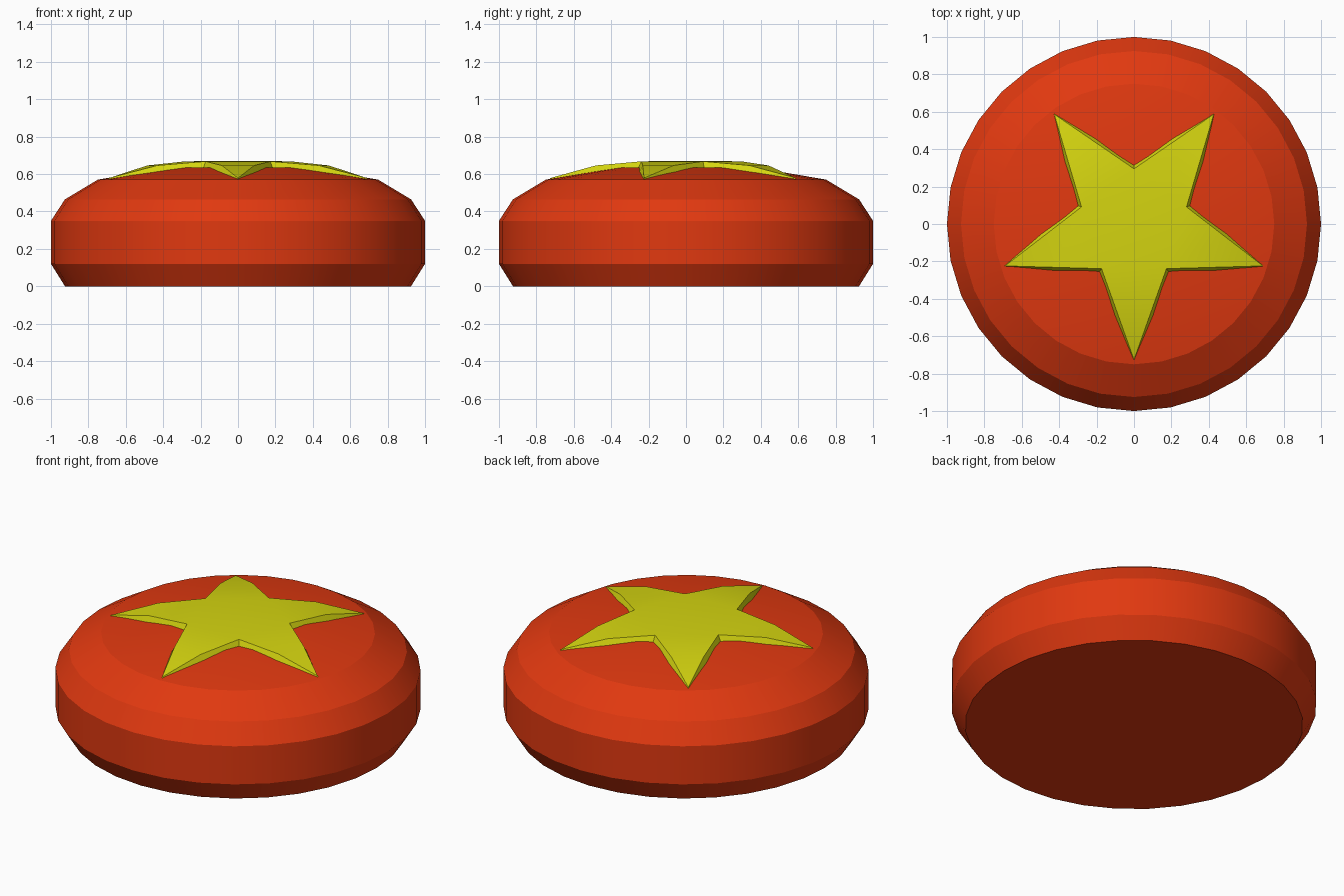
import bpy, bmesh, math
from mathutils import Vector

if "Cube" in bpy.data.objects:
    bpy.data.objects.remove(bpy.data.objects["Cube"])


def finish(name, bm, color, angle):
    bmesh.ops.recalc_face_normals(bm, faces=bm.faces[:])
    mesh = bpy.data.meshes.new(name)
    bm.to_mesh(mesh)
    bm.free()
    obj = bpy.data.objects.new(name, mesh)
    bpy.context.collection.objects.link(obj)
    mat = bpy.data.materials.new(name + "_paint")
    mat.diffuse_color = color
    mat.use_nodes = True
    mat.node_tree.nodes["Principled BSDF"].inputs["Base Color"].default_value = mat.diffuse_color
    mesh.materials.append(mat)
    bpy.ops.object.select_all(action='DESELECT')
    obj.select_set(True)
    bpy.context.view_layer.objects.active = obj
    bpy.ops.object.shade_smooth_by_angle(angle=math.radians(angle))
    return obj


def polar(r, a, z):
    return Vector((r * math.cos(a), r * math.sin(a), z))


# Round cushion body: lathed profile (radius, height), 32 sides
SIDES = 32
profile = [(0.925, 0), (1, 0.12), (1, 0.35), (0.925, 0.465),
           (0.75, 0.57), (0.37, 0.635)]
bm = bmesh.new()
rings = [[bm.verts.new(polar(r, math.tau * i / SIDES, z)) for i in range(SIDES)]
         for r, z in profile]
for low, high in zip(rings, rings[1:]):
    for i in range(SIDES):
        j = (i + 1) % SIDES
        bm.faces.new((low[i], low[j], high[j], high[i]))
bm.faces.new(rings[0][::-1])
bm.faces.new(rings[-1])
finish("round_body", bm, (0.75, 0.04, 0.005, 1), 18)

# Raised star draped over the dome: each arm has a tip, a mid span and a root
bm = bmesh.new()
top, base = [], []
for k in range(5):
    a = -math.pi / 2 + math.tau * k / 5
    step = math.pi / 5
    tip = polar(0.725, a, 0.579)
    root, next_root = polar(0.295, a - step, 0.668), polar(0.295, a + step, 0.668)
    points = [root, root.lerp(tip, 0.5), tip, next_root.lerp(tip, 0.5)]
    points[1].z = points[3].z = 0.646
    low = [polar(0.322, a - step, 0.62), None, polar(0.735, a, 0.565), None]
    for i, side in ((1, -1), (3, 1)):
        out = polar(1, a + side * math.radians(70), 0)
        low[i] = points[i] + out * 0.024
        low[i].z = 0.598
    top += [bm.verts.new(p) for p in points]
    base += [bm.verts.new(p) for p in low]
centre = bm.verts.new((0, 0, 0.671))
n = len(top)
for k in range(0, n, 4):
    root, left, tip, right = top[k:k + 4]
    nxt = top[(k + 4) % n]
    bm.faces.new((left, tip, right))
    bm.faces.new((root, left, right, nxt))
    bm.faces.new((centre, root, nxt))
for i in range(n):
    j = (i + 1) % n
    bm.faces.new((base[i], base[j], top[j], top[i]))
bm.faces.new(base[::-1])
finish("star", bm, (0.66, 0.66, 0.005, 1), 25)
